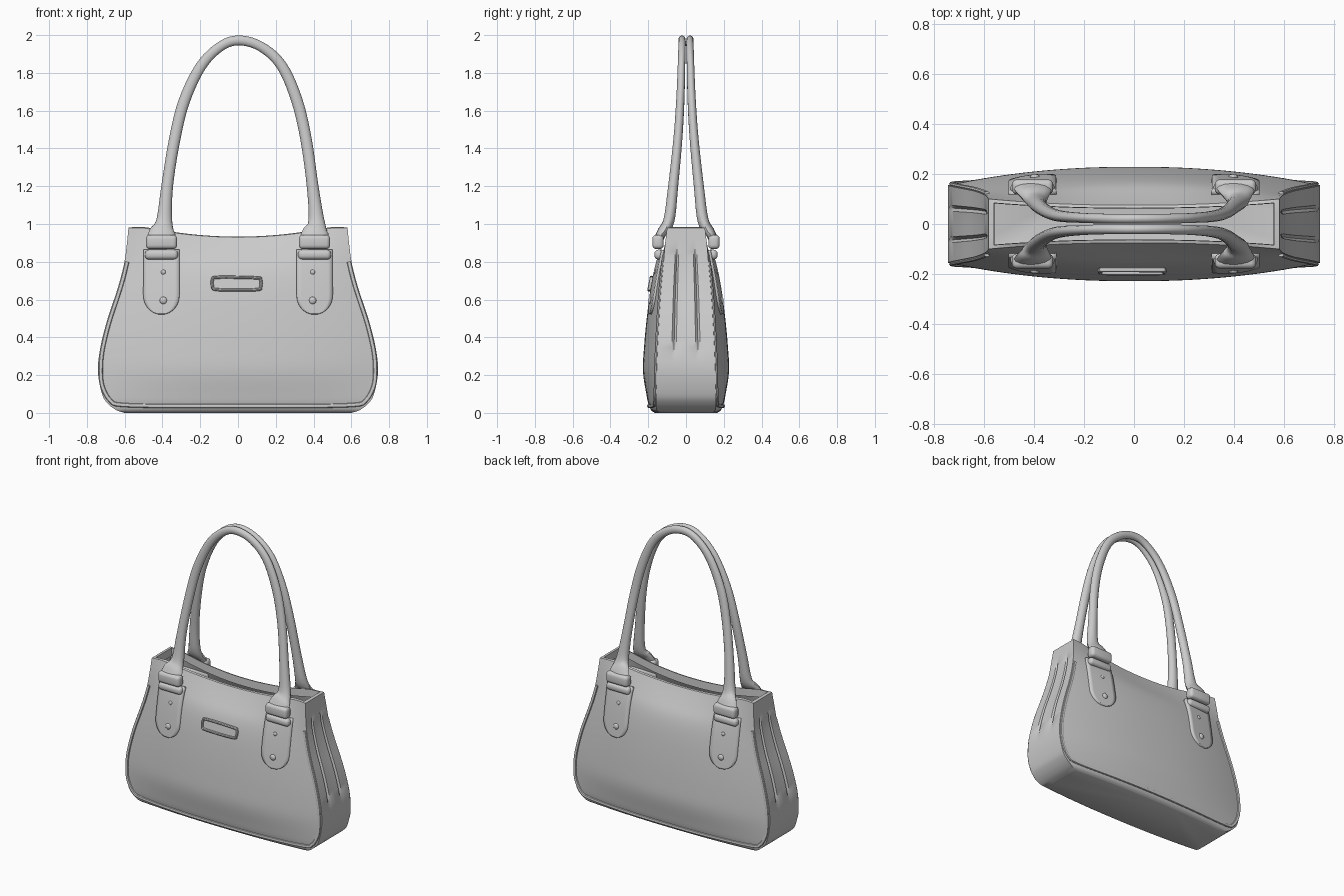
import bpy, bmesh, math
from mathutils import Vector, Matrix

cube = bpy.data.objects.get("Cube")
if cube:
    bpy.data.objects.remove(cube)

grey = bpy.data.materials.new("soft grey leather")
grey.use_nodes = True
grey.diffuse_color = (0.6, 0.6, 0.6, 1)
grey.node_tree.nodes["Principled BSDF"].inputs["Base Color"].default_value = (0.6, 0.6, 0.6, 1)


def finish(name, bm, mirror=None, angle=40, recalc=True):
    """Turn a bmesh into a smooth-shaded object, optionally mirrored on x / y."""
    if recalc:
        bmesh.ops.recalc_face_normals(bm, faces=bm.faces)
    mesh = bpy.data.meshes.new(name)
    bm.to_mesh(mesh)
    bm.free()
    mesh.materials.append(grey)
    obj = bpy.data.objects.new(name, mesh)
    bpy.context.collection.objects.link(obj)
    bpy.ops.object.select_all(action='DESELECT')
    obj.select_set(True)
    bpy.context.view_layer.objects.active = obj
    bpy.ops.object.shade_smooth_by_angle(angle=math.radians(angle))
    if mirror:
        mod = obj.modifiers.new("mirror", 'MIRROR')
        mod.use_axis = mirror
        mod.use_mirror_merge = False
    return obj


def spline(points, steps):
    """Catmull-Rom curve through points of any dimension."""
    pts = [Vector(p) for p in points]
    out = []
    for i in range(len(pts) - 1):
        a, b, c, d = pts[max(i - 1, 0)], pts[i], pts[i + 1], pts[min(i + 2, len(pts) - 1)]
        for s in range(steps):
            t = s / steps
            out.append(b + (c - a) * (t / 2) + (a * 2 - b * 5 + c * 4 - d) * (t * t / 2)
                       + (b * 3 - a - c * 3 + d) * (t ** 3 / 2))
    return out + [pts[-1]]


def sweep(bm, path, sides=12):
    """Tube along (x, y, z, wide radius, thin radius) points."""
    rings = []
    for i, p in enumerate(path):
        tangent = (path[min(i + 1, len(path) - 1)] - path[max(i - 1, 0)]).to_3d().normalized()
        wide = tangent.cross(Vector((0, 1, 0))).normalized()
        thin = wide.cross(tangent)
        rings.append([bm.verts.new(p.to_3d() + wide * p[3] * math.cos(a) + thin * p[4] * math.sin(a))
                      for a in (math.tau * k / sides for k in range(sides))])
    for r, s in zip(rings, rings[1:]):
        for k in range(sides):
            n = (k + 1) % sides
            bm.faces.new((r[k], r[n], s[n], s[k]))
    bm.faces.new(rings[0])
    bm.faces.new(rings[-1])


# Bag profile: height, half width, half depth at the ends, half depth in the middle
PROFILE = spline([
    (0, .60, .14, .165), (.015, .645, .155, .185), (.05, .69, .158, .20),
    (.1, .72, .158, .21), (.22, .742, .155, .228), (.35, .728, .15, .222),
    (.5, .69, .142, .208), (.65, .64, .132, .188), (.78, .605, .12, .16),
    (.88, .59, .112, .12), (.98, .58, .10, .075)], 4)


def section(z):
    for a, b in zip(PROFILE, PROFILE[1:]):
        if z <= b[0]:
            return a.lerp(b, (z - a[0]) / (b[0] - a[0]))
    return PROFILE[-1]


def depth(x, z):
    _, w, e, d = section(z)
    return e + (d - e) * (1 - min(abs(x) / w, 1) ** 2.2)


# Bag body: one outline per height, with pleated ends and a dipped rim
def outline(row):
    z, w, e, d = row
    pleat = .014 * max(0, min(1, (z - .28) / .1, (.9 - z) / .1))
    lift = max(0, min(1, (z - .65) / .33))
    lift = lift * lift * (3 - 2 * lift)
    half = []
    for i in range(33):
        x = w * (i / 16 - 1)
        dip = .05 * max(0, 1 - (x / .5) ** 2) * lift
        half.append(Vector((x, -depth(x, z), z - dip)))
    for f, groove in ((-.5, 0), (-.42, 1), (-.34, 0), (0, .15), (.34, 0), (.42, 1), (.5, 0)):
        half.append(Vector((w - pleat * groove, f * e, z)))
    return half + [Vector((-p.x, -p.y, p.z)) for p in half]


bm = bmesh.new()
loops = [outline(row) for row in PROFILE]
rim = loops[-1]
loops.append([Vector((p.x * .965, p.y * .84, p.z + .003)) for p in rim])
loops.append([Vector((p.x * .96, p.y * .82, p.z - .05)) for p in rim])
rings = [[bm.verts.new(p) for p in loop] for loop in loops]
count = len(rim)
for low, high in zip(rings, rings[1:]):
    for k in range(count):
        n = (k + 1) % count
        bm.faces.new((low[k], low[n], high[n], high[k]))
bm.faces.new(rings[0][::-1])
finish("bag_body", bm, angle=35, recalc=False)

# Piping around the front and back panels
side = [(section(z)[1] - .014, z) for z in (.8, .7, .6, .5, .4, .3, .2, .13)]
side += [(.675, .065), (.61, .042), (.3, .036)]
edge = side + [(0, .036)] + [(-x, z) for x, z in reversed(side)]
bm = bmesh.new()
sweep(bm, spline([(x, -depth(x, z) - .002, z, .011, .009) for x, z in edge], 4), 8)
finish("panel_piping", bm, (False, True, False))

# Handles: thin arches that flare where they meet the clips
ARCH = [(-.405, .145, .92, .078, .024), (-.40, .125, .96, .068, .026), (-.39, .09, 1.02, .042, .03),
        (-.375, .068, 1.2, .031, .027), (-.335, .043, 1.45, .03, .024), (-.285, .03, 1.65, .03, .022),
        (-.2, .024, 1.83, .028, .02), (-.1, .021, 1.935, .026, .02), (0, .021, 1.972, .026, .02),
        (.12, .021, 1.94, .026, .02), (.23, .024, 1.84, .028, .02), (.31, .03, 1.66, .03, .022),
        (.36, .043, 1.45, .03, .024), (.395, .068, 1.2, .031, .027), (.415, .09, 1.02, .042, .03),
        (.41, .125, .96, .068, .026), (.405, .145, .92, .078, .024)]
bm = bmesh.new()
sweep(bm, spline([(x, -y, z, a, b) for x, y, z, a, b in ARCH], 5), 14)
finish("handles", bm, (False, True, False))

# Leather tabs under the handles, rounded at the bottom
TAB_X = .405
bm = bmesh.new()
rows = []
for i in range(19):
    z = .522 + .34 * (i / 18) ** 1.3
    reach = max(0, (.62 - z) / .1)
    half = .095 * math.sqrt(max(.02, 1 - reach * reach))
    xs = [TAB_X + half * (k / 4 - 1) for k in range(9)]
    rows.append([bm.verts.new((x, -depth(x, z), z)) for x in xs])
for low, high in zip(rows, rows[1:]):
    for k in range(8):
        bm.faces.new((low[k], low[k + 1], high[k + 1], high[k]))
tab = finish("handle_tabs", bm, recalc=False)
solid = tab.modifiers.new("thickness", 'SOLIDIFY')
solid.thickness, solid.offset = .024, 0
mirror = tab.modifiers.new("mirror", 'MIRROR')
mirror.use_axis = (True, True, False)
mirror.use_mirror_merge = False

# Clips: two rounded bars on each tab
for name, size, y, z in (("upper_clips", (.165, .06, .075), -.148, .905),
                         ("lower_clips", (.175, .05, .052), -.142, .838)):
    bm = bmesh.new()
    bmesh.ops.create_cube(bm, size=1, matrix=Matrix.Translation((TAB_X, y, z)) @ Matrix.Diagonal((*size, 1)))
    bmesh.ops.bevel(bm, geom=bm.edges[:], offset=.021, segments=4, profile=.5, affect='EDGES')
    finish(name, bm, (True, True, False))

# Rivets on the tabs
bm = bmesh.new()
for z, r in ((.745, .013), (.595, .02)):
    place = Matrix.Translation((TAB_X - .01, -depth(TAB_X, z) - .012, z))
    bmesh.ops.create_uvsphere(bm, u_segments=12, v_segments=8, radius=r,
                              matrix=place @ Matrix.Diagonal((1, .6, 1, 1)))
finish("tab_rivets", bm, (True, True, False))

# Front plate with a raised frame
PLATE_Z = .685
corners = [(-.13, -.02), (-.1, -.033), (.1, -.033), (.125, -.02),
           (.125, .02), (.1, .03), (-.1, .033), (-.13, .02)]
bm = bmesh.new()
ring = [(x - .005, -depth(x, PLATE_Z + z) - .008, PLATE_Z + z, .008, .01) for x, z in corners]
sweep(bm, spline(ring + ring[:1], 4), 8)
finish("plate_frame", bm)
bm = bmesh.new()
bm.faces.new([bm.verts.new((p[0], p[1] + .002, p[2])) for p in ring])
finish("front_plate", bm, recalc=False)
